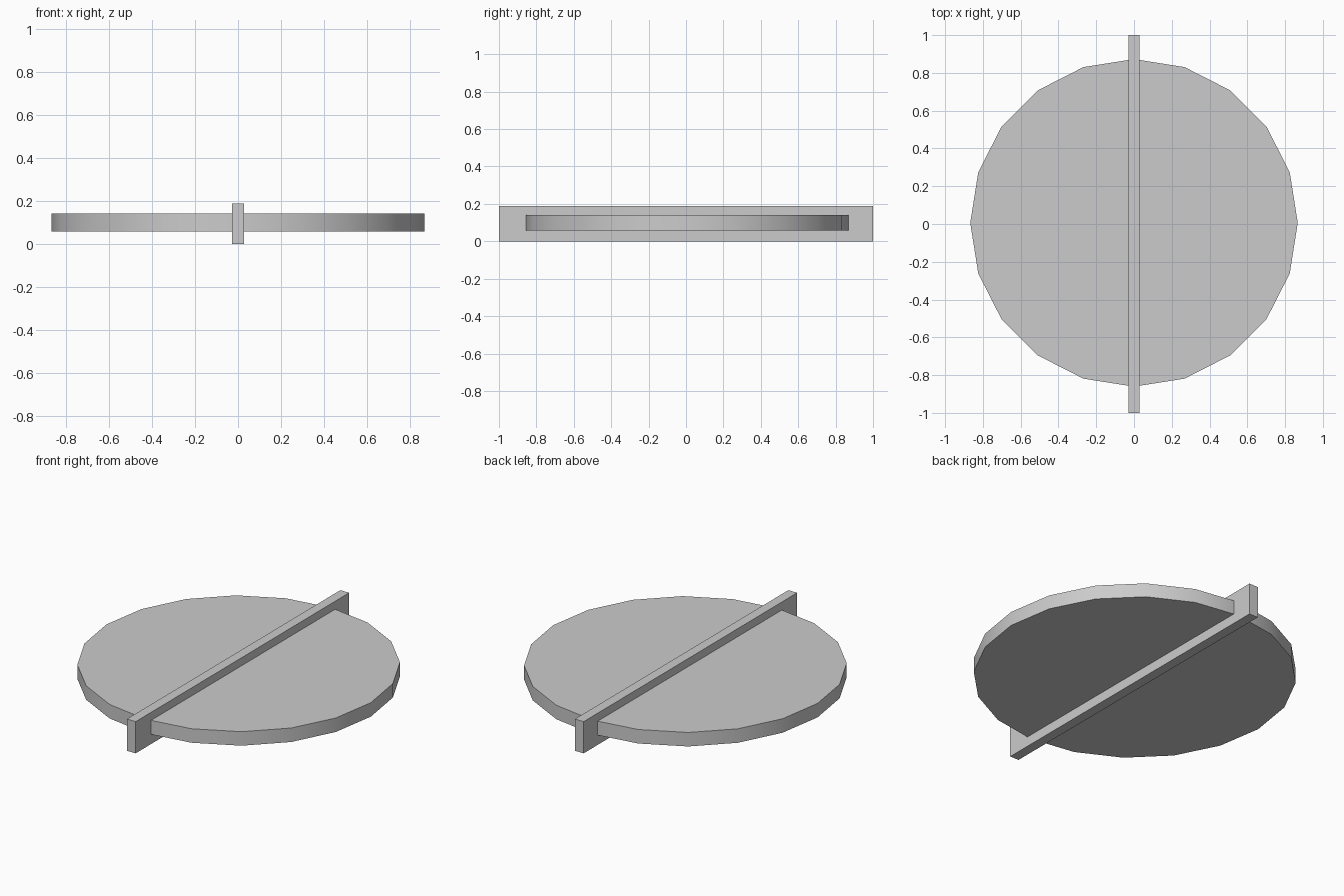
import bpy
import math

cube = bpy.data.objects.get("Cube")
if cube:
    bpy.data.objects.remove(cube, do_unlink=True)

# Single plain grey
grey = bpy.data.materials.new("light_grey")
grey.use_nodes = True
colour = (0.6, 0.6, 0.6, 1.0)
grey.diffuse_color = colour
grey.node_tree.nodes["Principled BSDF"].inputs["Base Color"].default_value = colour


def finish(name):
    obj = bpy.context.object
    obj.name = name
    obj.data.materials.append(grey)
    return obj


# Twenty-sided disc with a softly shaded rim
bpy.ops.mesh.primitive_cylinder_add(vertices=20, radius=0.867, depth=0.083,
                                    location=(0, 0.006, 0.099))
finish("disc")
bpy.ops.object.shade_smooth_by_angle(angle=math.radians(30))

# Thin upright bar running through the disc from front to back
bpy.ops.mesh.primitive_cube_add(size=1, location=(0, 0, 0.094))
bar = finish("cross_bar")
bar.scale = (0.058, 2.0, 0.188)
bpy.ops.object.transform_apply(location=False, rotation=False, scale=True)
